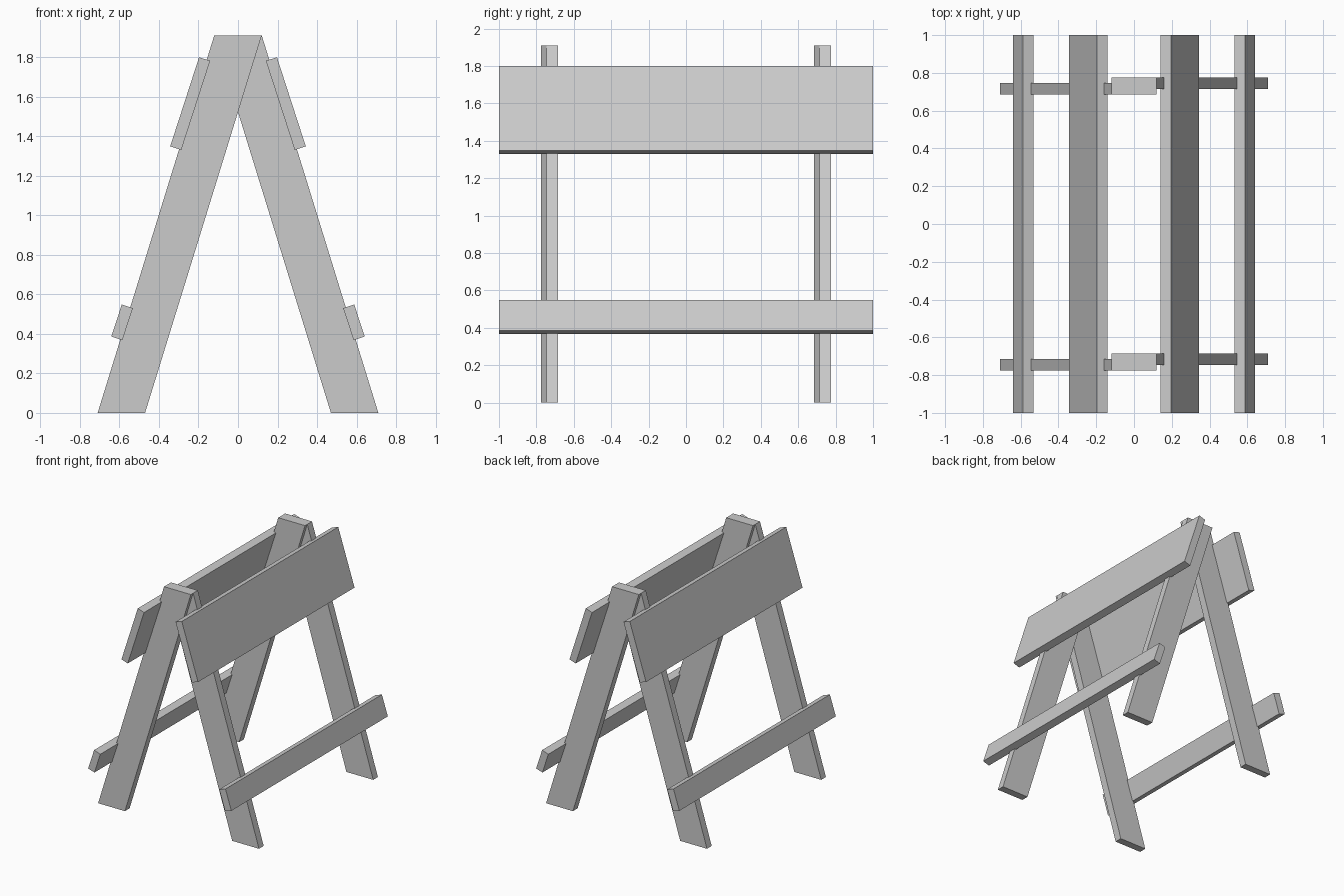
import bpy, bmesh

if "Cube" in bpy.data.objects:
    bpy.data.objects.remove(bpy.data.objects["Cube"])


def prism(name, profile, y0, y1):
    """Extrude an x-z profile from y0 to y1."""
    bm = bmesh.new()
    face = bm.faces.new([bm.verts.new((x, y0, z)) for x, z in profile])
    ext = bmesh.ops.extrude_face_region(bm, geom=[face])
    verts = [v for v in ext["geom"] if isinstance(v, bmesh.types.BMVert)]
    bmesh.ops.translate(bm, verts=verts, vec=(0, y1 - y0, 0))
    bmesh.ops.recalc_face_normals(bm, faces=bm.faces)
    mesh = bpy.data.meshes.new(name)
    bm.to_mesh(mesh)
    bm.free()
    obj = bpy.data.objects.new(name, mesh)
    bpy.context.collection.objects.link(obj)
    return obj


# Right-hand profiles (x, z); the left side mirrors them
LEG = [(0.47, 0), (0.71, 0), (0.12, 1.91), (-0.12, 1.91)]
PANEL = [(0.197, 1.799), (0.343, 1.348), (0.287, 1.330), (0.141, 1.781)]
RAIL = [(0.588, 0.548), (0.641, 0.386), (0.585, 0.368), (0.532, 0.530)]

for side, s in (("right", 1), ("left", -1)):
    def flip(profile):
        return [(s * x, z) for x, z in profile]

    # Legs, half-lapped past each other at the apex
    for end, yc in (("front", -0.73), ("back", 0.73)):
        y = yc + s * 0.0145
        prism(f"{end}_{side}_leg", flip(LEG), y - 0.03, y + 0.03)

    # Wide sign panel and narrow lower rail
    prism(f"{side}_upper_panel", flip(PANEL), -1, 1)
    prism(f"{side}_lower_rail", flip(RAIL), -1, 1)
